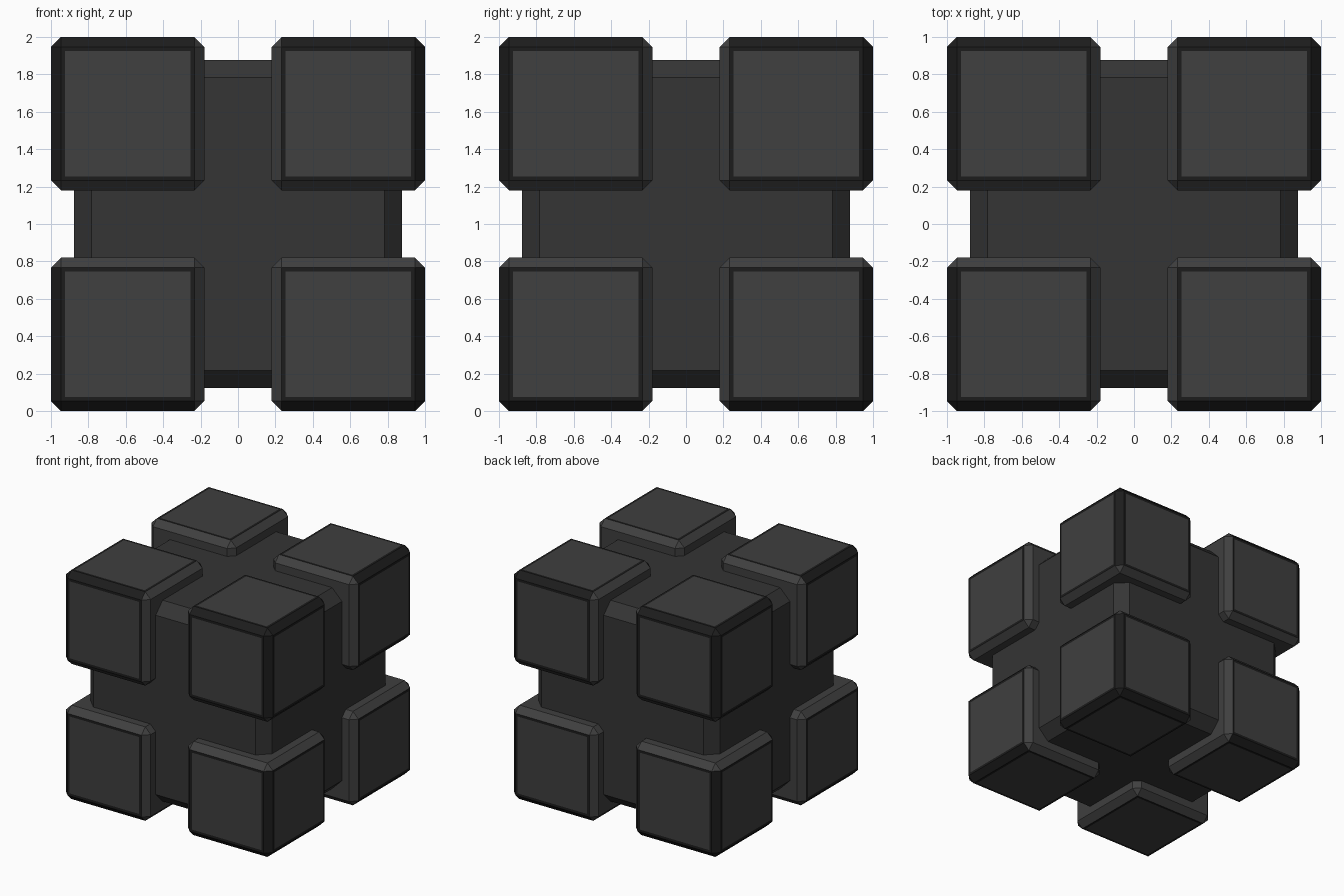
import bpy, bmesh
from mathutils import Matrix

if "Cube" in bpy.data.objects:
    bpy.data.objects.remove(bpy.data.objects["Cube"])


def material(name, value):
    mat = bpy.data.materials.new(name)
    mat.diffuse_color = (value, value, value, 1)
    mat.use_nodes = True
    mat.node_tree.nodes["Principled BSDF"].inputs["Base Color"].default_value = mat.diffuse_color
    return mat


def chamfered_cube(low, high, chamfer):
    """Cube spanning low..high on every axis, all edges chamfered flat."""
    bm = bmesh.new()
    mid = (low + high) / 2
    bmesh.ops.create_cube(bm, size=high - low, matrix=Matrix.Translation((mid, mid, mid)))
    bmesh.ops.bevel(bm, geom=bm.edges[:], offset=chamfer, offset_type='OFFSET',
                    segments=1, affect='EDGES')
    bm.normal_update()
    return bm


def add_object(name, bm, mats):
    mesh = bpy.data.meshes.new(name)
    bm.to_mesh(mesh)
    bm.free()
    for mat in mats:
        mesh.materials.append(mat)
    obj = bpy.data.objects.new(name, mesh)
    obj.location = (0, 0, 1)
    bpy.context.collection.objects.link(obj)
    return obj


core_grey = material("core_grey", 0.035)
block_grey = material("block_grey", 0.05)
trim_black = material("trim_black", 0.012)

# Central core
add_object("core", chamfered_cube(-0.878, 0.878, 0.095), [core_grey])

# Corner block: grey body, black outward chamfers
bm = chamfered_cube(0.18, 1.0, 0.053)
for face in bm.faces:
    n = face.normal
    outward = min(n) > -0.01
    if outward and max(n) < 0.99:
        face.material_index = 1

# Black frame around a flush grey panel on each outer face
panels = [f for f in bm.faces if max(f.normal) > 0.99]
frame = bmesh.ops.inset_individual(bm, faces=panels, thickness=0.03, depth=0)
for face in frame["faces"]:
    face.material_index = 1

blocks = add_object("corner_blocks", bm, [block_grey, trim_black])

# Mirror to all eight corners
mirror = blocks.modifiers.new("mirror", 'MIRROR')
mirror.use_axis = (True, True, True)
mirror.use_mirror_merge = False
